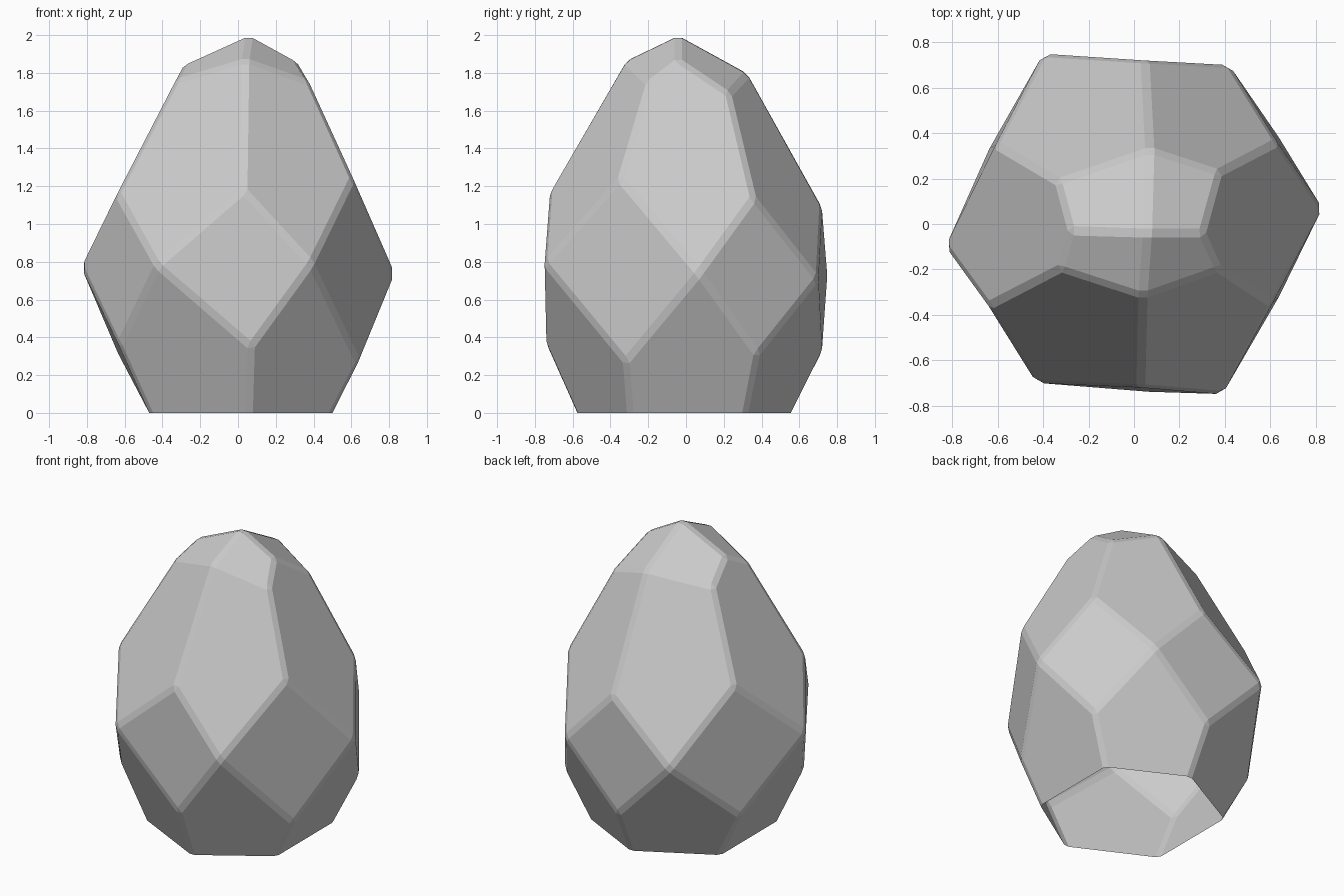
import bpy
import bmesh

cube = bpy.data.objects.get("Cube")
if cube:
    bpy.data.objects.remove(cube, do_unlink=True)

# Stone material
stone = bpy.data.materials.new("pale_grey_stone")
stone.use_nodes = True
stone_colour = (0.6, 0.6, 0.6, 1.0)
stone.diffuse_color = stone_colour
stone.node_tree.nodes["Principled BSDF"].inputs["Base Color"].default_value = stone_colour

# Corner rings, each counter-clockwise from the left side (+x)
APEX = (.06, -.04, 2.005)
CROWN = [(.38, .23, 1.69), (.07, .33, 1.80), (-.34, .19, 1.74),
         (-.33, -.2, 1.76), (.04, -.32, 1.87), (.38, -.2, 1.75)]
SHOULDER = [(.63, .36, 1.14), (.05, .72, 1.1), (-.61, .35, 1.2),
            (-.64, -.36, 1.16), (.03, -.72, 1.18), (.61, -.35, 1.24)]
WAIST = [(.83, .07, .74), (.42, .7, .71), (-.4, .75, .73),
         (-.83, -.1, .77), (-.43, -.7, .78), (.39, -.75, .79)]
HIP = [(.64, .38, .31), (.01, .72, .31), (-.64, .33, .32),
       (-.63, -.36, .36), (.07, -.74, .35), (.64, -.32, .27)]
BASE = [(.5, .32, 0), (.02, .565, 0), (-.47, .3, 0),
        (-.47, -.32, 0), (.06, -.585, 0), (.5, -.3, 0)]

bm = bmesh.new()


def add_ring(points):
    return [bm.verts.new(p) for p in points]


crown, shoulder, waist, hip, base = map(add_ring, (CROWN, SHOULDER, WAIST, HIP, BASE))
apex, ridge_left, ridge_right = add_ring([APEX, (.305, -.04, 1.87), (-.28, -.03, 1.85)])
ridge = {0: [ridge_left], 3: [ridge_right]}

# Three staggered bands of facets around the stone, open underneath
for i in range(6):
    p, n = i - 1, (i + 1) % 6
    bm.faces.new([waist[i], shoulder[i], crown[i], *ridge.get(i, []), crown[p], shoulder[p]])
    bm.faces.new([shoulder[i], waist[i], hip[i], waist[n]])
    bm.faces.new([waist[i], hip[p], base[p], base[i], hip[i]])

# Four facets meeting at the tip
for side, first, middle in ((ridge_left, 0, 1), (ridge_right, 2, 1),
                            (ridge_right, 3, 4), (ridge_left, 5, 4)):
    bm.faces.new([apex, side, crown[first], crown[middle]])

bmesh.ops.recalc_face_normals(bm, faces=bm.faces)

# Narrow chamfer along the facet edges
bmesh.ops.bevel(bm, geom=[e for e in bm.edges if not e.is_boundary],
                offset=.022, segments=1, affect='EDGES', clamp_overlap=True)

mesh = bpy.data.meshes.new("faceted_rock")
bm.to_mesh(mesh)
bm.free()
mesh.materials.append(stone)
rock = bpy.data.objects.new("faceted_rock", mesh)
bpy.context.collection.objects.link(rock)
